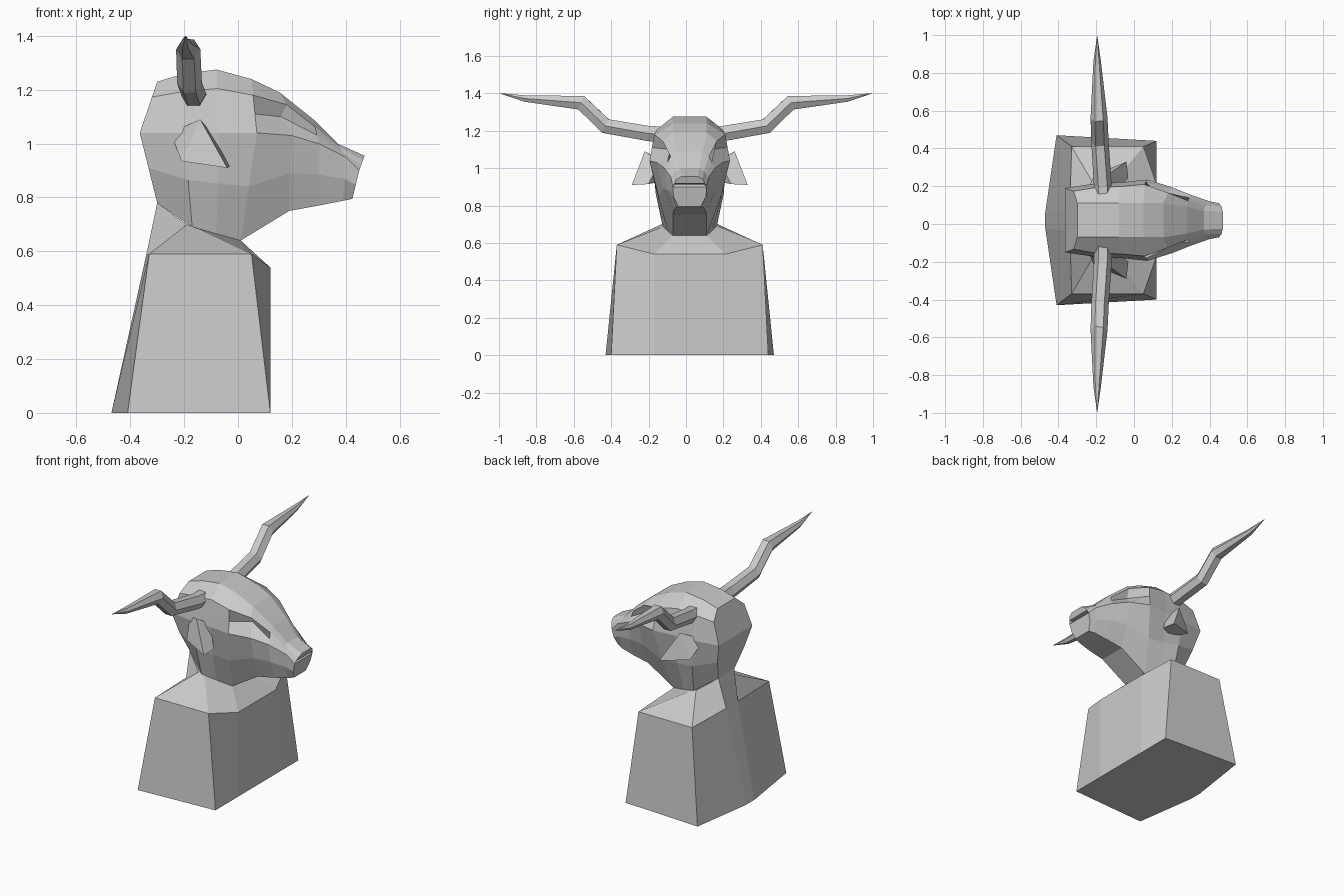
import bpy, bmesh, math
from mathutils import Vector

if "Cube" in bpy.data.objects:
    bpy.data.objects.remove(bpy.data.objects["Cube"])

MID = 0.02  # symmetry plane of the bust in y


def finish(name, bm):
    bmesh.ops.recalc_face_normals(bm, faces=bm.faces)
    me = bpy.data.meshes.new(name)
    bm.to_mesh(me)
    bm.free()
    ob = bpy.data.objects.new(name, me)
    bpy.context.collection.objects.link(ob)
    return ob


def skin(bm, rings):
    """Join closed rings of points with quads."""
    vs = [[bm.verts.new(p) for p in r] for r in rings]
    n = len(vs[0])
    for a, b in zip(vs, vs[1:]):
        for i in range(n):
            j = (i + 1) % n
            bm.faces.new((a[i], a[j], b[j], b[i]))
    return vs


def symmetric(half):
    """Close a half section with its mirror image."""
    return ([Vector((x, MID + y, z)) for x, y, z in half] +
            [Vector((x, MID - y, z)) for x, y, z in reversed(half)])


def cap(bm, ring):
    """Close a symmetric ring with strips running across the middle."""
    n = len(ring)
    return [bm.faces.new((ring[i], ring[i + 1], ring[n - 2 - i], ring[n - 1 - i]))
            for i in range(n // 2 - 1)]


# Chest block and sloping shoulders
bm = bmesh.new()
rings = skin(bm, [symmetric(h) for h in (
    [(.12, .19, 0), (.12, .42, 0), (-.41, .45, 0), (-.47, .04, 0)],
    [(.12, .19, .54), (.05, .39, .59), (-.33, .39, .59), (-.34, .06, .59)],
    [(.01, .09, .64), (-.15, .15, .685), (-.19, .15, .70), (-.30, .08, .78)])])
cap(bm, rings[0])
cap(bm, rings[-1])
finish("chest", bm)

# Head: top edge, widest side point and jaw edge of each section, back to nose
sections = [
    ((-.30, .09, 1.23), (-.365, .17, 1.04), (-.30, .08, .78), .8),
    ((-.20, .09, 1.26), (-.20, .195, 1.04), (-.17, .145, .69), .8),
    ((-.08, .09, 1.275), (-.07, .20, 1.04), (-.08, .12, .665), .8),
    ((.05, .09, 1.24), (.07, .215, 1.04), (.01, .09, .64), .8),
    ((.155, .09, 1.19), (.20, .175, 1.03), (.19, .09, .75), .6),
    ((.28, .07, 1.09), (.30, .135, 1.00), (.30, .085, .77), .5),
    ((.37, .05, 1.00), (.40, .10, .95), (.39, .075, .788), .5),
    ((.47, .045, .955), (.45, .09, .90), (.425, .06, .795), .6)]
halves = []
for top, side, jaw, bulge in sections:
    a, c, e = Vector(top), Vector(side), Vector(jaw)
    b = a.lerp(c, .3)
    b.y = a.y + (c.y - a.y) * bulge
    d = c.lerp(e, .5)
    d.y += .012
    halves.append([a, b, b.lerp(c, .5), c, d, e])
halves[4][1] = Vector((.18, .145, 1.145))   # brow
halves[4][2] = Vector((.16, .105, 1.10))    # sunken eye
bm = bmesh.new()
rings = skin(bm, [symmetric(h) for h in halves])
cap(bm, rings[0])
nose = cap(bm, rings[-1])
bmesh.ops.recalc_face_normals(bm, faces=bm.faces)
bmesh.ops.inset_individual(bm, faces=[nose[2]], thickness=.012, depth=-.02)
finish("head", bm)

# Horns: six-sided tube with mitred bends
path = [(-.165, .10, 1.18, .048), (-.165, .20, 1.185, .047), (-.18, .43, 1.225, .046),
        (-.185, .56, 1.35, .045), (-.195, .86, 1.372, .020), (-.195, .995, 1.40, .001)]
for s, name in ((1, "horn_left"), (-1, "horn_right")):
    pts = [Vector((x, s * y, z)) for x, y, z, r in path]
    rings = []
    for i, p in enumerate(pts):
        t = (pts[min(i + 1, len(pts) - 1)] - p).normalized() + \
            (p - pts[max(i - 1, 0)]).normalized()
        t.normalize()
        up = t.cross(Vector((1, 0, 0))).normalized()
        across = up.cross(t)
        r = path[i][3]
        rings.append([p + r * (math.cos(k * math.pi / 3) * across +
                               math.sin(k * math.pi / 3) * up) for k in range(6)])
    bm = bmesh.new()
    vs = skin(bm, rings)
    bm.faces.new(vs[0])
    bm.faces.new(vs[-1])
    finish(name, bm)

# Ears: drooping pointed wedges
ear = [(-.25, .15, 1.04), (-.10, .16, 1.04), (-.14, .24, 1.09), (-.21, .24, .935),
       (-.04, .31, .91), (-.03, .22, .915), (-.15, .15, .93)]
for s, name in ((1, "ear_left"), (-1, "ear_right")):
    bm = bmesh.new()
    vs = [bm.verts.new((x, MID + s * y, z)) for x, y, z in ear]
    bmesh.ops.convex_hull(bm, input=vs)
    finish(name, bm)
